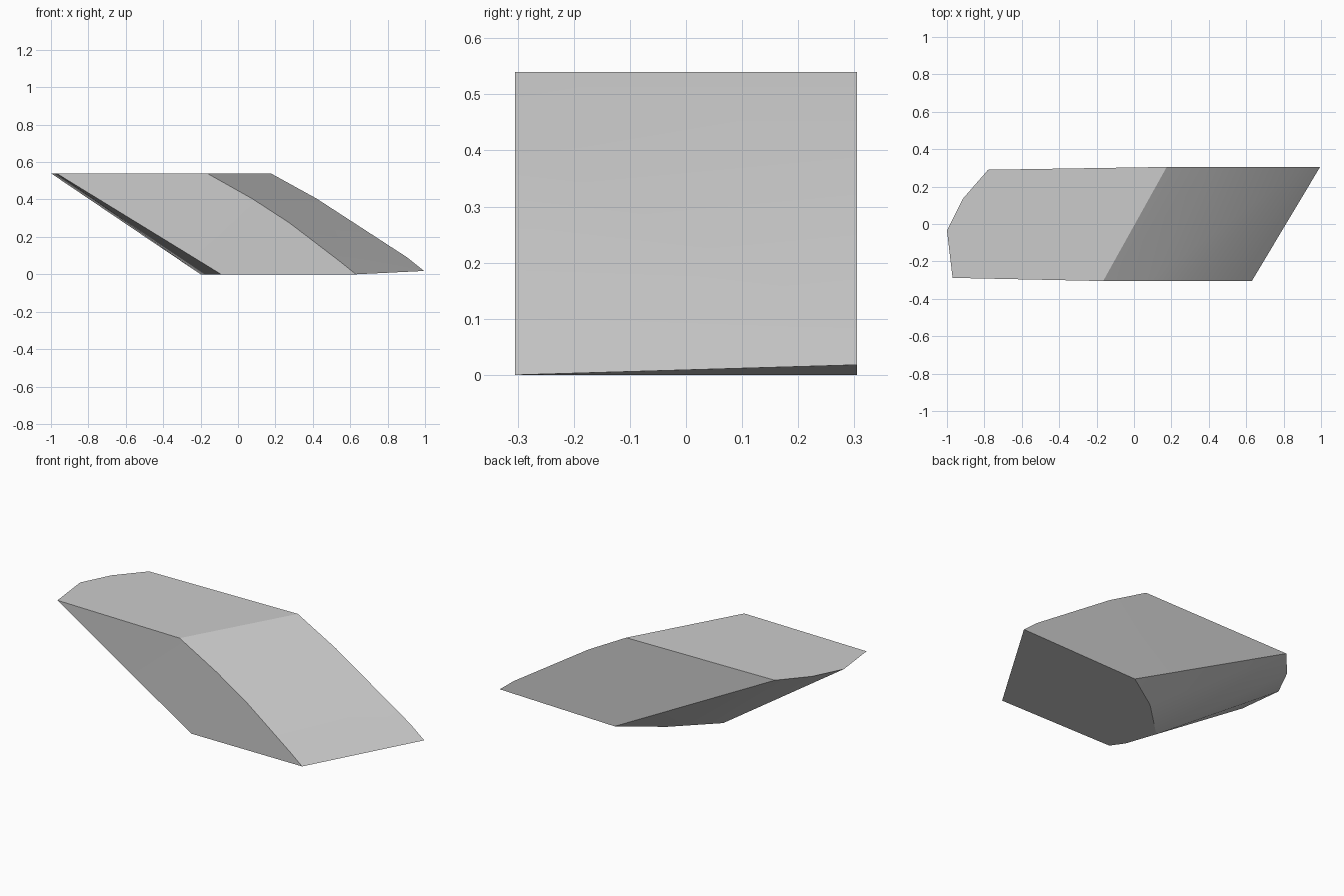
import bpy
import bmesh
import math

cube = bpy.data.objects.get("Cube")
if cube:
    bpy.data.objects.remove(cube, do_unlink=True)

TOP, HALF = 0.54, 0.305

# Single plain grey
grey = bpy.data.materials.new("light_grey")
grey.use_nodes = True
colour = (0.6, 0.6, 0.6, 1.0)
grey.diffuse_color = colour
grey.node_tree.nodes["Principled BSDF"].inputs["Base Color"].default_value = colour

# Rounded left end: outline at the top and at the bottom, front to back
top_end = [(-0.97, -0.288), (-1.0, -0.035), (-0.915, 0.135), (-0.78, 0.29)]
bottom_end = [(-0.09, -HALF), (-0.14, -0.234), (-0.2, -0.06), (0.02, 0.152), (0.25, HALF)]

# Gently bowed right slope: one profile at the front, one at the back
front_slope = [(-0.165, TOP), (0.075, 0.405), (0.275, 0.275), (0.55, 0.065), (0.63, 0.0)]
back_slope = [(0.175, TOP), (0.42, 0.405), (0.62, 0.275), (0.905, 0.09), (0.995, 0.018)]

points = [(x, y, TOP) for x, y in top_end]
points += [(x, y, 0.0) for x, y in bottom_end]
points += [(x, -HALF, z) for x, z in front_slope]
points += [(x, HALF, z) for x, z in back_slope]

# Skin the outlines into one closed block
bm = bmesh.new()
for p in points:
    bm.verts.new(p)
bmesh.ops.convex_hull(bm, input=bm.verts[:])
loose = [v for v in bm.verts if not v.link_faces]
bmesh.ops.delete(bm, geom=loose, context='VERTS')
bmesh.ops.dissolve_limit(bm, angle_limit=math.radians(0.8),
                         verts=bm.verts[:], edges=bm.edges[:])
bmesh.ops.recalc_face_normals(bm, faces=bm.faces[:])

mesh = bpy.data.meshes.new("slanted_block")
bm.to_mesh(mesh)
bm.free()
mesh.materials.append(grey)
block = bpy.data.objects.new("slanted_block", mesh)
bpy.context.collection.objects.link(block)

# Soften the curved surfaces, keep the rims sharp
bpy.ops.object.select_all(action='DESELECT')
block.select_set(True)
bpy.context.view_layer.objects.active = block
bpy.ops.object.shade_smooth_by_angle(angle=math.radians(25))
